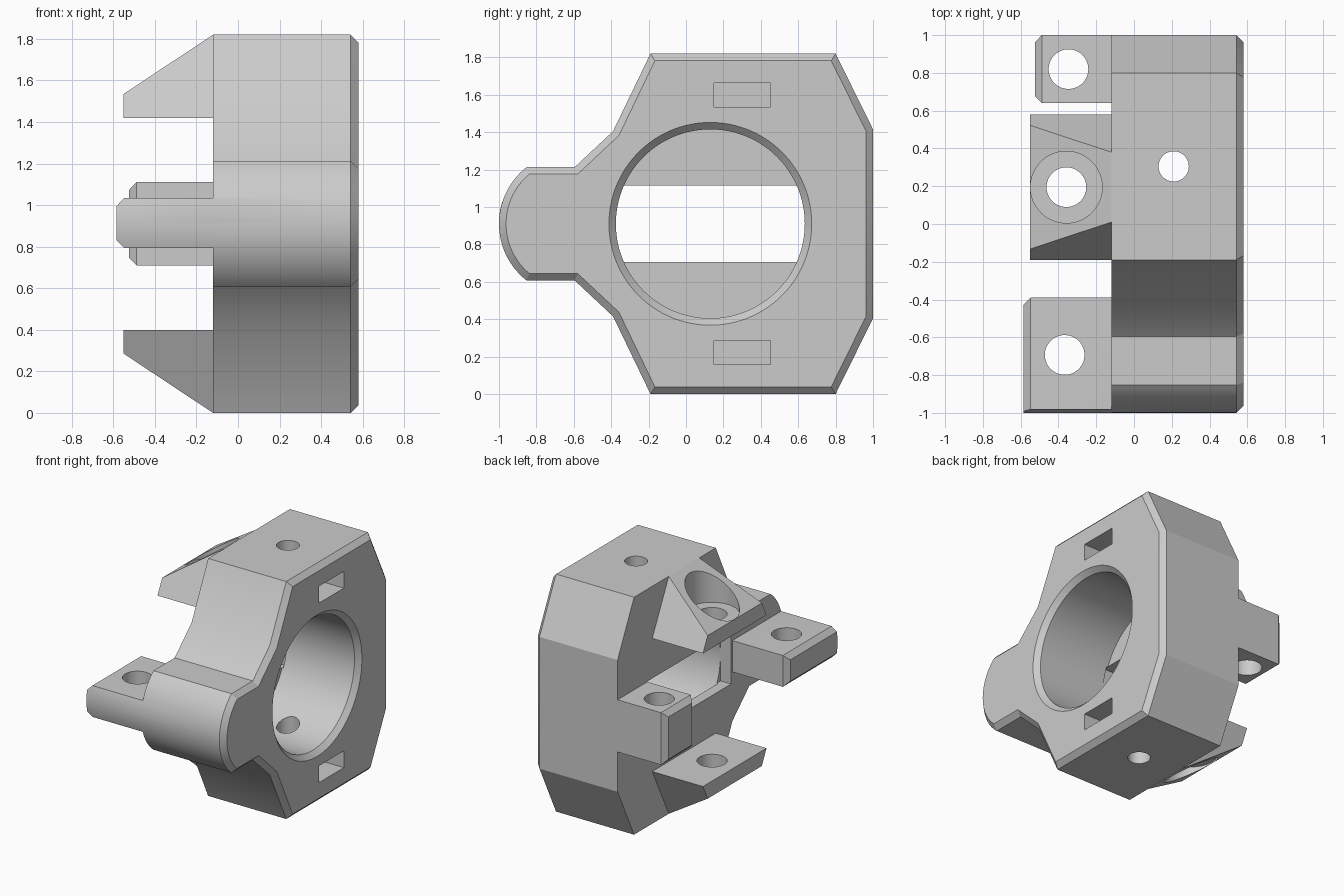
import bpy, bmesh, math
from mathutils import Vector

if "Cube" in bpy.data.objects:
    bpy.data.objects.remove(bpy.data.objects["Cube"])

grey = bpy.data.materials.new("light grey plastic")
grey.diffuse_color = (0.6, 0.6, 0.6, 1)
grey.use_nodes = True
grey.node_tree.nodes["Principled BSDF"].inputs["Base Color"].default_value = grey.diffuse_color
MID = 0.91          # height of the mirror plane and the bore axis


def inset(pts, d):
    """Offset a counter-clockwise outline inwards by d with mitred corners."""
    out = []
    for i, p in enumerate(pts):
        p = Vector(p)
        a = (p - Vector(pts[i - 1])).normalized()
        b = (Vector(pts[(i + 1) % len(pts)]) - p).normalized()
        na, nb = Vector((-a.y, a.x)), Vector((-b.y, b.x))
        out.append(p + (na + nb) * d / (1 + na.dot(nb)))
    return out


def loft(name, rings, axis="x"):
    """Solid through matching outlines, each given as (position, points)."""
    bm = bmesh.new()
    loops = []
    for t, pts in rings:
        loops.append([bm.verts.new((t, p[0], p[1]) if axis == "x" else (p[0], p[1], t))
                      for p in pts])
    n = len(loops[0])
    for a, b in zip(loops, loops[1:]):
        for i in range(n):
            j = (i + 1) % n
            bm.faces.new((a[i], a[j], b[j], b[i]))
    bm.faces.new(loops[0])
    bm.faces.new(loops[-1])
    bmesh.ops.recalc_face_normals(bm, faces=bm.faces)
    me = bpy.data.meshes.new(name)
    bm.to_mesh(me)
    bm.free()
    me.materials.append(grey)
    ob = bpy.data.objects.new(name, me)
    bpy.context.collection.objects.link(ob)
    return ob


def circle(cx, cy, r, n=64):
    return [(cx + r * math.cos(math.tau * i / n), cy + r * math.sin(math.tau * i / n))
            for i in range(n)]


def rect(x0, x1, y0, y1):
    return [(x0, y0), (x1, y0), (x1, y1), (x0, y1)]


def combine(target, tool, op):
    mod = target.modifiers.new(op, "BOOLEAN")
    mod.operation, mod.solver, mod.object = op, "EXACT", tool
    bpy.context.view_layer.objects.active = target
    bpy.ops.object.modifier_apply(modifier=mod.name)
    bpy.data.objects.remove(tool)


def drill(target, x, y, r, z0, z1):
    combine(target, loft("drill", [(z0, circle(x, y, r)), (z1, circle(x, y, r))], "z"),
            "DIFFERENCE")


# Housing: octagonal outline with a rounded nose, chamfered on the right face
NOSE_Y, NOSE_R = -0.615, 0.385
a0 = math.asin(0.303 / NOSE_R)
nose = [(NOSE_Y - NOSE_R * math.cos(a), MID + NOSE_R * math.sin(a))
        for a in [a0 - 2 * a0 * i / 32 for i in range(33)]]
outline = ([(-0.19, 0), (0.80, 0), (1.0, 0.405), (1.0, 1.415), (0.80, 1.82), (-0.19, 1.82),
            (-0.39, 1.405), (-0.595, 1.213)] + nose + [(-0.595, 0.607), (-0.39, 0.415)])
body = loft("housing", [(-0.12, outline), (0.542, outline), (0.58, inset(outline, 0.038))])

# Main bore with a chamfered mouth, leaving a thin rear wall
bore = circle(0.13, MID, 0.505, 128)
combine(body, loft("bore", [(-0.04, bore), (0.543, bore), (0.603, inset(bore, -0.06))]),
        "DIFFERENCE")

# Window in the rear wall
window = rect(-0.375, 0.635, 0.706, 1.114)
combine(body, loft("window", [(-0.2, window), (-0.03, window)]), "DIFFERENCE")

# Nut pockets and clamp screw holes, above and below the bore
for z in (0.222, 1.598):
    pocket = rect(0.15, 0.453, z - 0.064, z + 0.064)
    combine(body, loft("pocket", [(0.06, pocket), (0.7, pocket)]), "DIFFERENCE")
drill(body, 0.21, 0.305, 0.08, -0.1, 0.7)
drill(body, 0.21, 0.305, 0.08, 1.12, 1.95)


# Front lug: follows the nose curve
def lug_section(d, skin=0.0):
    h, r = 0.12 - d, NOSE_R - skin
    a = math.asin(h / r)
    arc = [(NOSE_Y - r * math.cos(t), MID + 0.003 + r * math.sin(t))
           for t in [a - 2 * a * i / 12 for i in range(13)]]
    return arc + [(-0.39 - d, MID + 0.003 - h), (-0.39 - d, MID + 0.003 + h)]


lug = loft("front_lug", [(-0.585, lug_section(0.038)), (-0.548, lug_section(0)),
                         (-0.12, lug_section(0)), (-0.09, lug_section(0.01, 0.01))])
drill(lug, -0.367, -0.693, 0.105, 0.5, 1.3)
combine(body, lug, "UNION")

# Rear lug: block with chamfered end
block = rect(0.64, 1.0, 0.71, 1.11)
lug = loft("rear_lug", [(-0.525, inset(block, 0.038)), (-0.488, block),
                        (-0.12, block), (-0.09, inset(block, 0.01))])
drill(lug, -0.347, 0.82, 0.105, 0.5, 1.3)
combine(body, lug, "UNION")


# Sloped ears with counterbored holes, mirrored top and bottom
def ear_section(top, side):
    w = 0.385 - 0.5 * (top - 1.42)
    pts = [(-0.19, 1.42), (0.58, 1.42), (0.195 + w, top), (0.195 - w, top)]
    return [(y, z if side > 0 else 2 * MID - z) for y, z in pts]


for side in (1, -1):
    ear = loft("ear", [(-0.55, ear_section(1.535, side)), (-0.12, ear_section(1.82, side)),
                       (-0.09, ear_section(1.80, side))])
    drill(ear, -0.358, 0.195, 0.105, MID + side * 0.3, MID + side * 1.1)
    drill(ear, -0.358, 0.195, 0.19, MID + side * 0.615, MID + side * 1.1)
    combine(body, ear, "UNION")

# Smooth the curved walls, keep the edges crisp
bpy.ops.object.select_all(action="DESELECT")
body.select_set(True)
bpy.context.view_layer.objects.active = body
bpy.ops.object.shade_smooth_by_angle(angle=math.radians(25))
